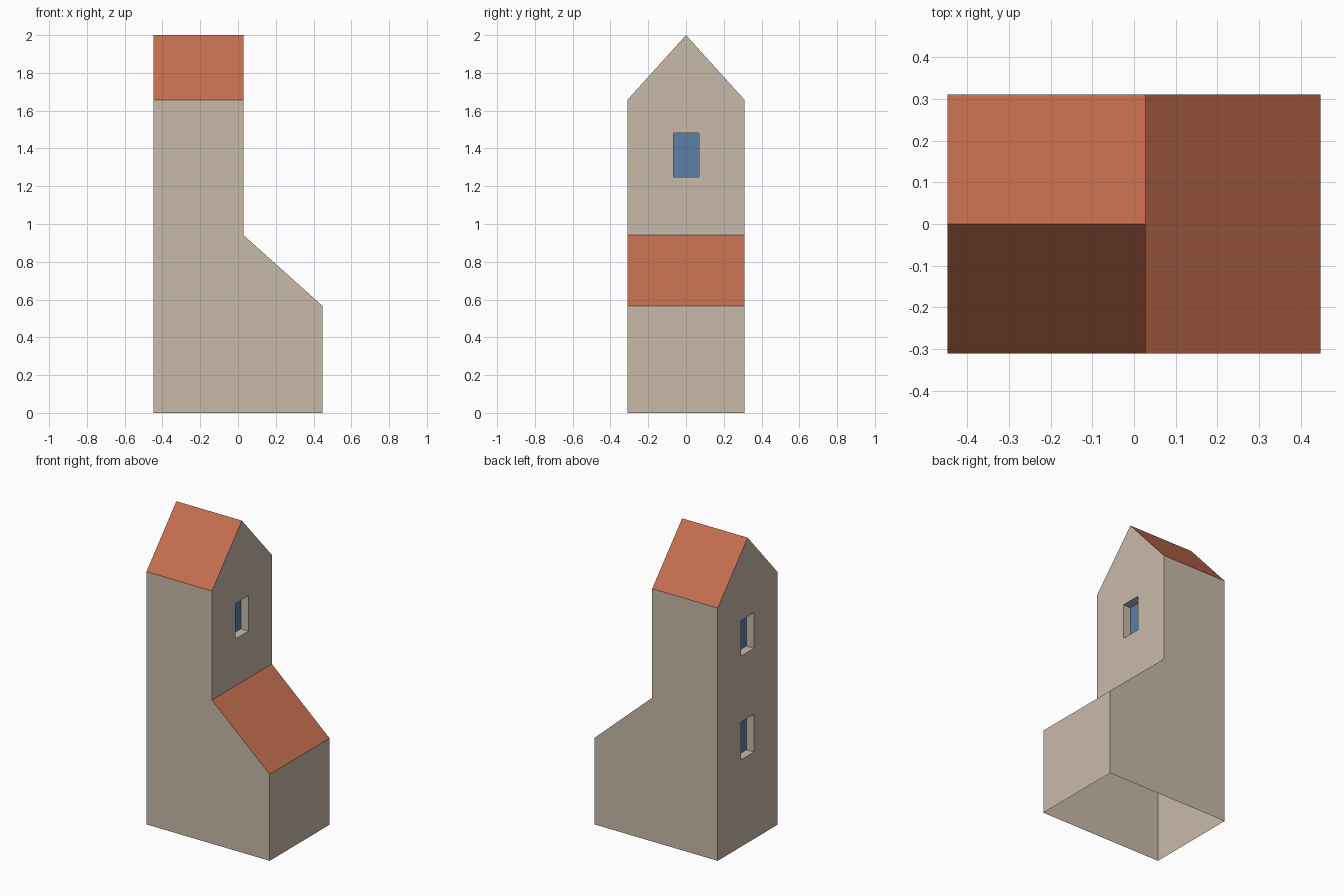
import bpy, bmesh
from mathutils import Vector

if "Cube" in bpy.data.objects:
    bpy.data.objects.remove(bpy.data.objects["Cube"])

LEFT, MID, RIGHT = -0.447, 0.028, 0.447   # x of the walls
W = 0.31                                  # half depth in y
EAVES, RIDGE = 1.657, 2.0                 # tower roof heights
HIGH, LOW = 0.942, 0.567                  # lean-to roof heights
RECESS = 0.055


def material(name, rgb):
    def lin(c):
        c /= 255
        return c / 12.92 if c <= 0.04045 else ((c + 0.055) / 1.055) ** 2.4
    m = bpy.data.materials.new(name)
    m.diffuse_color = (*[lin(c) for c in rgb], 1)
    m.use_nodes = True
    m.node_tree.nodes["Principled BSDF"].inputs["Base Color"].default_value = m.diffuse_color
    return m


wall_mat = material("stone_wall", (200, 186, 170))
roof_mat = material("roof_tile", (197, 110, 79))
pane_mat = material("window_blue", (91, 127, 169))


def add_face(bm, pts):
    return bm.faces.new([bm.verts.new(p) for p in pts])


def finish(bm, name, mats):
    me = bpy.data.meshes.new(name)
    bm.to_mesh(me)
    bm.free()
    for m in mats:
        me.materials.append(m)
    ob = bpy.data.objects.new(name, me)
    bpy.context.collection.objects.link(ob)
    return ob


def gable(bm, x, base, out, windows):
    """Gable wall in the plane x, facing out (+1/-1), with recessed windows."""
    pts = [(x, -W, base), (x, W, base), (x, W, EAVES), (x, 0, RIDGE), (x, -W, EAVES)]
    faces = [add_face(bm, pts if out > 0 else pts[::-1])]
    y0, y1 = -0.065, 0.069
    cuts = [((0, 0, z), (0, 0, 1)) for zs in windows for z in zs]
    cuts += [((0, y, 0), (0, 1, 0)) for y in (y0, y1)]
    for co, no in cuts:
        geom = set(faces)
        for f in faces:
            geom.update(f.edges)
            geom.update(f.verts)
        res = bmesh.ops.bisect_plane(bm, geom=list(geom), plane_co=co, plane_no=no)
        faces = [g for g in res["geom"] if isinstance(g, bmesh.types.BMFace)]
    for z0, z1 in windows:
        for f in faces:
            c = f.calc_center_median()
            if y0 < c.y < y1 and z0 < c.z < z1:
                res = bmesh.ops.extrude_discrete_faces(bm, faces=[f])
                pane = res["faces"][0]
                bmesh.ops.translate(bm, verts=pane.verts, vec=Vector((-out * RECESS, 0, 0)))
                pane.material_index = 1
                break
        faces = [f for f in faces if f.is_valid]


# Walls: hollow shell, open underneath
bm = bmesh.new()
side = [(LEFT, 0), (RIGHT, 0), (RIGHT, LOW), (MID, HIGH), (MID, EAVES), (LEFT, EAVES)]
add_face(bm, [(x, -W, z) for x, z in side])
add_face(bm, [(x, W, z) for x, z in side[::-1]])
add_face(bm, [(RIGHT, -W, 0), (RIGHT, W, 0), (RIGHT, W, LOW), (RIGHT, -W, LOW)])
gable(bm, MID, HIGH, 1, [(1.25, 1.482)])
gable(bm, LEFT, 0, -1, [(0.57, 0.817), (1.25, 1.482)])
bmesh.ops.remove_doubles(bm, verts=bm.verts, dist=0.0005)
finish(bm, "walls", [wall_mat, pane_mat])

# Tower roof: two slopes meeting at the ridge
bm = bmesh.new()
add_face(bm, [(LEFT, -W, EAVES), (MID, -W, EAVES), (MID, 0, RIDGE), (LEFT, 0, RIDGE)])
add_face(bm, [(MID, W, EAVES), (LEFT, W, EAVES), (LEFT, 0, RIDGE), (MID, 0, RIDGE)])
bmesh.ops.remove_doubles(bm, verts=bm.verts, dist=0.0005)
finish(bm, "tower_roof", [roof_mat])

# Lean-to roof: one slope
bm = bmesh.new()
add_face(bm, [(MID, -W, HIGH), (RIGHT, -W, LOW), (RIGHT, W, LOW), (MID, W, HIGH)])
finish(bm, "lean_to_roof", [roof_mat])
